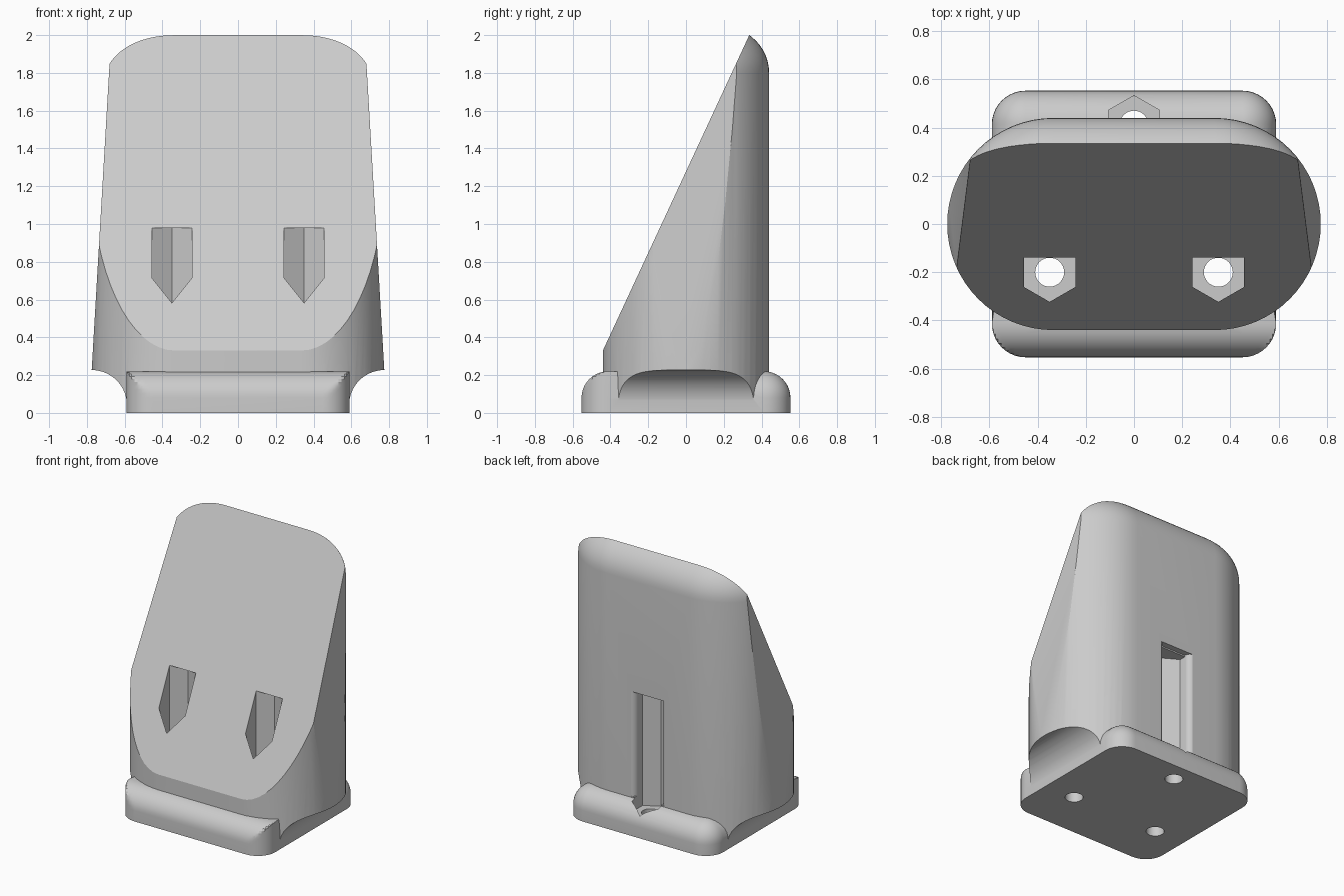
import bpy, bmesh
from math import sin, cos, pi, radians
from mathutils import Vector

if "Cube" in bpy.data.objects:
    bpy.data.objects.remove(bpy.data.objects["Cube"], do_unlink=True)

grey = bpy.data.materials.new("light_grey")
grey.use_nodes = True
grey.diffuse_color = (0.6, 0.6, 0.6, 1)
grey.node_tree.nodes["Principled BSDF"].inputs["Base Color"].default_value = (0.6, 0.6, 0.6, 1)


def make_object(name, bm):
    bmesh.ops.recalc_face_normals(bm, faces=bm.faces)
    mesh = bpy.data.meshes.new(name)
    bm.to_mesh(mesh)
    bm.free()
    mesh.materials.append(grey)
    obj = bpy.data.objects.new(name, mesh)
    bpy.context.collection.objects.link(obj)
    return obj


def loft(rings):
    """Closed solid through a stack of matching rings."""
    bm = bmesh.new()
    loops = [[bm.verts.new(p) for p in ring] for ring in rings]
    n = len(loops[0])
    for a, b in zip(loops, loops[1:]):
        for i in range(n):
            j = (i + 1) % n
            bm.faces.new((a[i], a[j], b[j], b[i]))
    bm.faces.new(loops[0][::-1])
    bm.faces.new(loops[-1])
    return bm


def prism(name, points, z0, z1):
    return make_object(name, loft([[(x, y, z) for x, y in points] for z in (z0, z1)]))


def polygon(cx, cy, r, sides):
    """Regular polygon with a corner on the y axis."""
    return [(cx + r * sin(2 * pi * i / sides), cy + r * cos(2 * pi * i / sides)) for i in range(sides)]


def boolean(obj, tool, operation):
    mod = obj.modifiers.new(operation.lower(), "BOOLEAN")
    mod.object, mod.operation, mod.solver = tool, operation, "EXACT"
    bpy.context.view_layer.objects.active = obj
    bpy.ops.object.modifier_apply(modifier=mod.name)
    bpy.data.objects.remove(tool, do_unlink=True)


# Body: stadium column with a rounded rim
def stadium(inset, z, steps=32):
    r, c = 0.44 - inset, 0.335
    ring = []
    for side, start in ((1, -pi / 2), (-1, pi / 2)):
        for i in range(steps + 1):
            a = start + pi * i / steps
            ring.append((side * c + r * cos(a), r * sin(a), z))
    return ring


RIM = 0.243
rings = [stadium(0, 0.02)]
for k in range(13):
    a = pi / 2 * k / 12
    rings.append(stadium(RIM * (1 - cos(a)), 1.8 + RIM * sin(a)))
bm = loft(rings)

# Sloped front face and slightly tapered sides
cuts = [((0, -0.44, 0.33), (0, -1.67, 0.775))]
cuts += [((s * 0.775, 0, 0.22), (s, 0, 0.0583)) for s in (1, -1)]
for point, normal in cuts:
    bmesh.ops.bisect_plane(bm, geom=bm.verts[:] + bm.edges[:] + bm.faces[:], dist=1e-5,
                           plane_co=point, plane_no=Vector(normal).normalized(), clear_outer=True)
    bmesh.ops.holes_fill(bm, edges=bm.edges[:], sides=0)
body = make_object("stand_body", bm)

# Concave coves under the overhanging sides
for s in (1, -1):
    section = [(0.588, -0.1)]
    section += [(0.775 - 0.187 * cos(a), 0.04 + 0.187 * sin(a)) for a in (pi / 2 * i / 16 for i in range(17))]
    section += [(1.0, 0.227), (1.0, -0.1)]
    cove = make_object("cove_cutter", loft([[(s * x, y, z) for x, z in section] for y in (-0.7, 0.7)]))
    boolean(body, cove, "DIFFERENCE")

# Base plate: rolled rear edge, front edge rounded only along its length
R, HX, HY, STEPS = 0.14, 0.59, 0.553, 10


def plate_ring(inset, z):
    ring = []
    for sx, sy, start in ((1, -1, -pi / 2), (1, 1, 0), (-1, 1, pi / 2), (-1, -1, pi)):
        for i in range(STEPS + 1):
            a = start + pi / 2 * i / STEPS
            r = R if sy < 0 else max(R - inset, 0.002)
            x = sx * (HX - R) + r * cos(a)
            y = sy * (HY - R) + r * sin(a)
            ring.append((x, max(y, inset - HY), z))
    return ring


levels = [plate_ring(0, 0)]
for k in range(STEPS + 1):
    a = pi / 2 * k / STEPS
    levels.append(plate_ring(R * (1 - cos(a)), 0.08 + R * sin(a)))
plate = make_object("base_plate", loft(levels))
boolean(body, plate, "UNION")

# Screw holes with tall hexagonal pockets
for x, y in ((-0.35, -0.2), (0.35, -0.2), (0, 0.41)):
    boolean(body, prism("pocket_cutter", polygon(x, y, 0.123, 6), 0.13, 0.98), "DIFFERENCE")
    boolean(body, prism("screw_cutter", polygon(x, y, 0.06, 32), -0.1, 0.3), "DIFFERENCE")

# Rounded mouth of the rear pocket
half = [(0.15 - 0.045 * sin(a), 0.442 - 0.045 * (1 - cos(a))) for a in (pi / 2 * i / 6 for i in range(7))]
mouth = [(0.15, 0.5)] + half
mouth += [(-x, y) for x, y in reversed(mouth)]
boolean(body, prism("mouth_cutter", mouth, 0.225, 0.99), "DIFFERENCE")

# Smooth shading with crisp edges
bpy.ops.object.select_all(action="DESELECT")
body.select_set(True)
bpy.context.view_layer.objects.active = body
bpy.ops.object.shade_smooth_by_angle(angle=radians(22))
